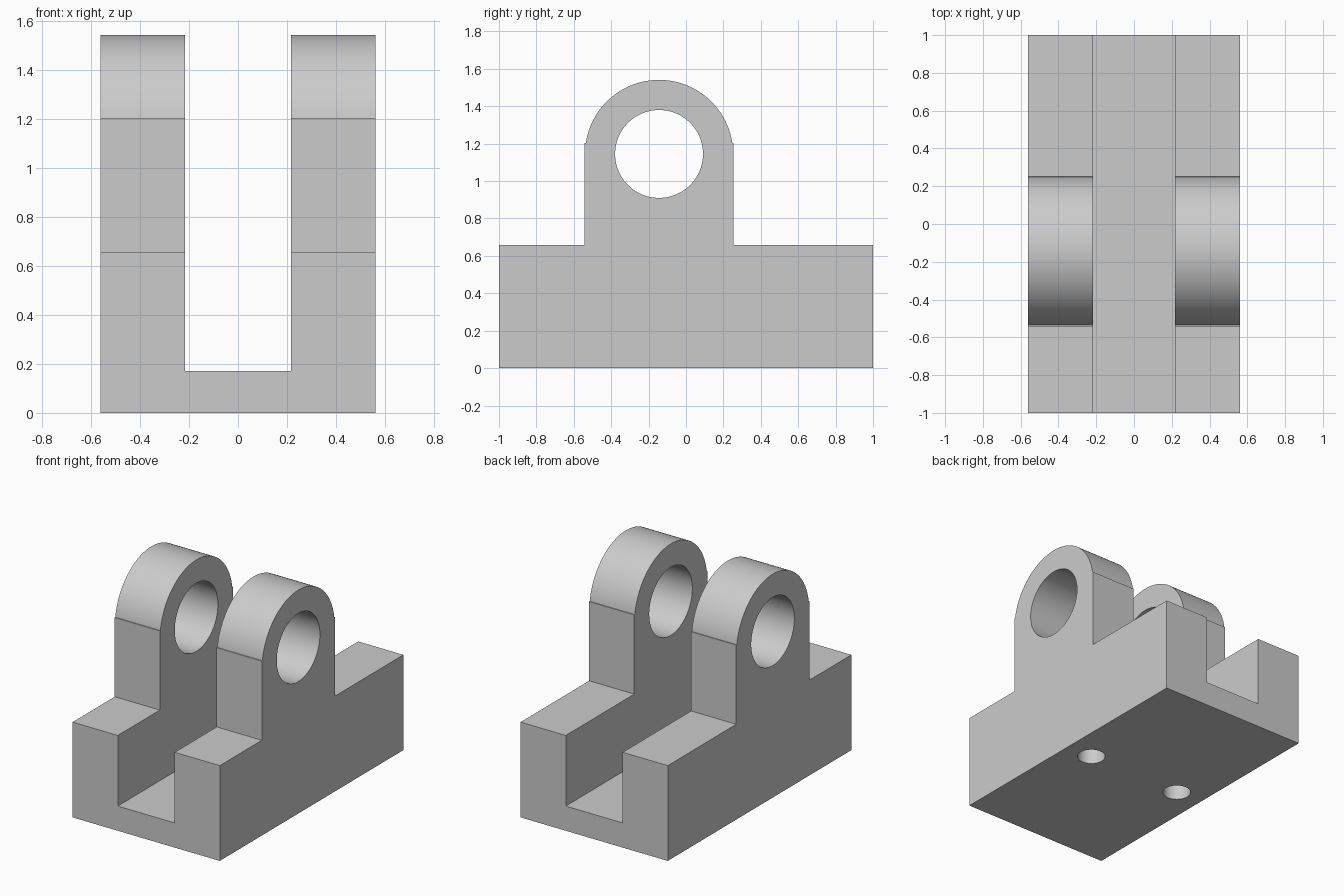
import bpy
import bmesh
from math import radians, sin, cos, asin, pi
from mathutils import Matrix, Vector

cube = bpy.data.objects.get("Cube")
if cube:
    bpy.data.objects.remove(cube, do_unlink=True)

HALF_W, SLOT = 0.561, 0.217             # outer and inner half widths
FLOOR, SHOULDER, SPRING = 0.17, 0.657, 1.203
PIVOT_Y, PIVOT_Z = -0.144, 1.145
LUG, ARCH, BORE = 0.398, 0.396, 0.235   # lug half width, arch and bore radii

grey = bpy.data.materials.new("plain grey")
grey.use_nodes = True
grey.diffuse_color = (0.6, 0.6, 0.6, 1)
grey.node_tree.nodes["Principled BSDF"].inputs["Base Color"].default_value = (0.6, 0.6, 0.6, 1)


def to_object(name, bm):
    bmesh.ops.recalc_face_normals(bm, faces=bm.faces)
    mesh = bpy.data.meshes.new(name)
    bm.to_mesh(mesh)
    bm.free()
    mesh.materials.append(grey)
    obj = bpy.data.objects.new(name, mesh)
    bpy.context.collection.objects.link(obj)
    return obj


def extruded(name, outline, half):
    """Extrude a (y, z) outline across x."""
    bm = bmesh.new()
    face = bm.faces.new([bm.verts.new((-half, y, z)) for y, z in outline])
    moved = bmesh.ops.extrude_face_region(bm, geom=[face])["geom"]
    bmesh.ops.translate(bm, vec=Vector((2 * half, 0, 0)),
                        verts=[v for v in moved if isinstance(v, bmesh.types.BMVert)])
    return to_object(name, bm)


def cylinder(name, radius, depth, location, segments, axis_x=False):
    bm = bmesh.new()
    turn = Matrix.Rotation(radians(90), 4, "Y") if axis_x else Matrix()
    bmesh.ops.create_cone(bm, cap_ends=True, segments=segments, radius1=radius,
                          radius2=radius, depth=depth,
                          matrix=Matrix.Translation(location) @ turn)
    return to_object(name, bm)


def cut(target, cutter):
    mod = target.modifiers.new(cutter.name, "BOOLEAN")
    mod.operation = "DIFFERENCE"
    mod.solver = "EXACT"
    mod.object = cutter
    bpy.context.view_layer.objects.active = target
    bpy.ops.object.modifier_apply(modifier=mod.name)
    bpy.data.objects.remove(cutter, do_unlink=True)


# Side silhouette: long block with a round-topped lug
start = asin((SPRING - PIVOT_Z) / ARCH)
steps = 64
arch = []
for i in range(steps + 1):
    a = start + (pi - 2 * start) * i / steps
    arch.append((PIVOT_Y + ARCH * cos(a), PIVOT_Z + ARCH * sin(a)))
front, back = PIVOT_Y - LUG, PIVOT_Y + LUG
outline = [(-1, 0), (1, 0), (1, SHOULDER), (back, SHOULDER), (back, SPRING),
           *arch, (front, SPRING), (front, SHOULDER), (-1, SHOULDER)]
bracket = extruded("clevis_bracket", outline, HALF_W)

# Channel running front to back
cut(bracket, extruded("channel_cutter",
                      [(-2, FLOOR), (2, FLOOR), (2, 2), (-2, 2)], SLOT))

# Pin bore through both lugs
cut(bracket, cylinder("bore_cutter", BORE, 3, (0, PIVOT_Y, PIVOT_Z), 96, True))

# Blind mounting holes in the underside
for side in (-1, 1):
    cut(bracket, cylinder("mounting_hole_cutter", 0.09, 0.7, (side * 0.363, 0, 0), 48))

bpy.ops.object.select_all(action="DESELECT")
bracket.select_set(True)
bpy.context.view_layer.objects.active = bracket
bpy.ops.object.shade_smooth_by_angle(angle=radians(30))
